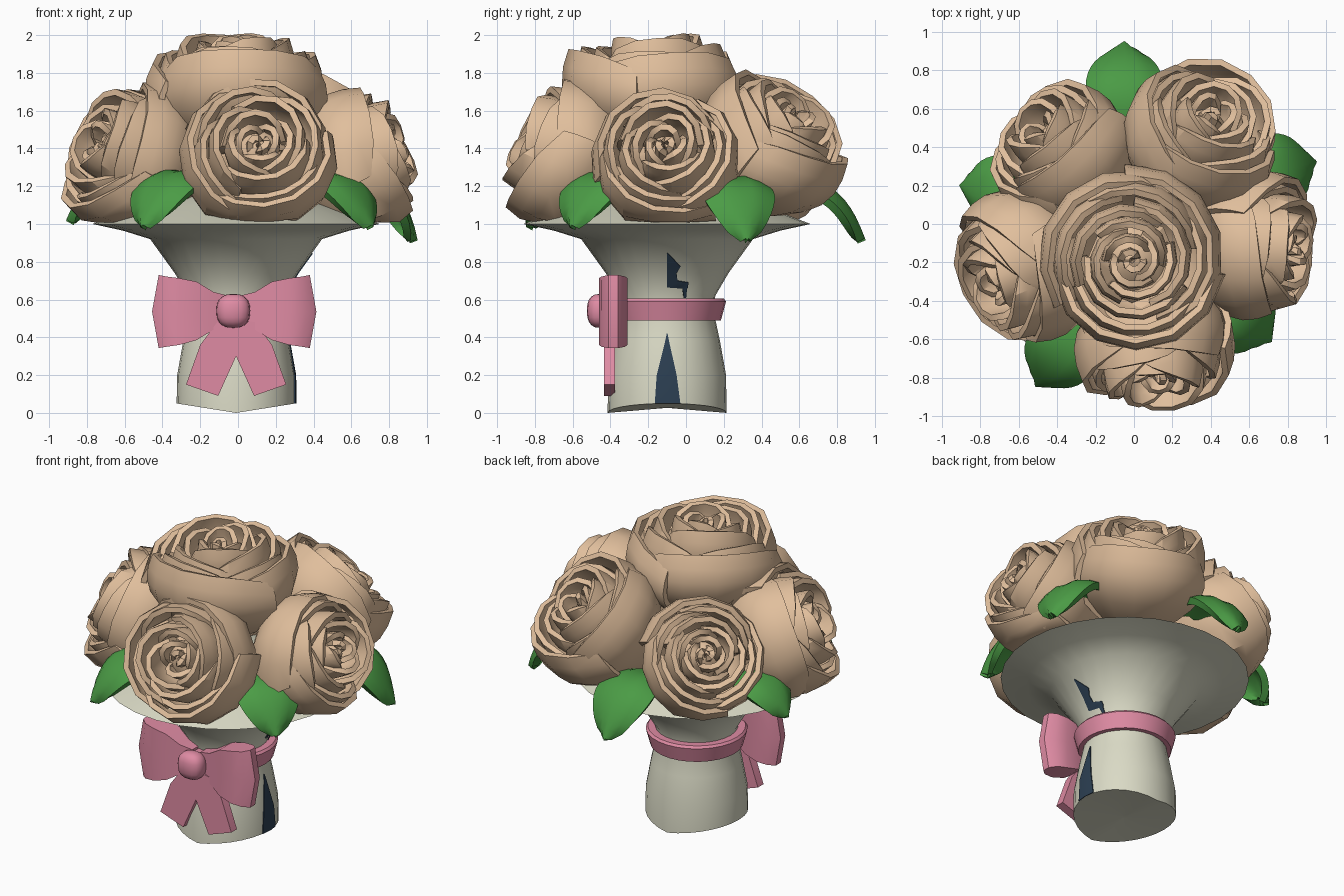
import bpy, bmesh, math, random
from mathutils import Vector

if "Cube" in bpy.data.objects:
    bpy.data.objects.remove(bpy.data.objects["Cube"])

random.seed(4)


def material(name, rgb):
    m = bpy.data.materials.new(name)
    m.diffuse_color = (*rgb, 1)
    m.use_nodes = True
    m.node_tree.nodes["Principled BSDF"].inputs["Base Color"].default_value = m.diffuse_color
    return m


TAN = material("tan petal", (0.75, 0.52, 0.335))
CREAM = material("cream paper", (0.70, 0.70, 0.56))
GREEN = material("leaf green", (0.07, 0.33, 0.06))
PINK = material("ribbon pink", (0.74, 0.26, 0.37))
NAVY = material("dark navy", (0.025, 0.05, 0.085))


def finish(name, bm, mat, thick=0.0, angle=35, recalc=True):
    """Turn a bmesh into an object, optionally thickened, shaded smooth by angle."""
    if recalc:
        bmesh.ops.recalc_face_normals(bm, faces=bm.faces)
    me = bpy.data.meshes.new(name)
    bm.to_mesh(me)
    bm.free()
    me.materials.append(mat)
    ob = bpy.data.objects.new(name, me)
    bpy.context.collection.objects.link(ob)
    bpy.ops.object.select_all(action='DESELECT')
    bpy.context.view_layer.objects.active = ob
    ob.select_set(True)
    if thick:
        mod = ob.modifiers.new("thickness", 'SOLIDIFY')
        mod.thickness = thick
        mod.offset = 0
        bpy.ops.object.modifier_apply(modifier=mod.name)
    bpy.ops.object.shade_smooth_by_angle(angle=math.radians(angle))
    return ob


def grid(bm, rows, closed=False):
    """Bridge rows of points with quads."""
    vs = [[bm.verts.new(p) for p in row] for row in rows]
    n = len(vs[0])
    for a, b in zip(vs, vs[1:]):
        for j in range(n if closed else n - 1):
            k = (j + 1) % n
            bm.faces.new((a[j], a[k], b[k], b[j]))
    return vs


CX, CY, SEG = -0.01, -0.1, 28


def circle(r, z, wave=0.0):
    out = []
    for i in range(SEG):
        a = 2 * math.pi * i / SEG
        out.append((CX + r * math.cos(a), CY + r * math.sin(a), z + wave * abs(math.cos(a))))
    return out


# Paper wrap: handle, waist, flare and domed top
WRAP = [(0.315, 0.0), (0.312, 0.2), (0.28, 0.38), (0.25, 0.52), (0.255, 0.62),
        (0.325, 0.74), (0.455, 0.92), (0.6, 0.965), (0.76, 1.0)]
DOME = [(0.5, 1.1), (0.22, 1.18), (0.02, 1.2)]
bm = bmesh.new()
rows = [circle(r, z, 0.05 if z == 0 else 0) for r, z in WRAP + DOME]
vs = grid(bm, [circle(0.02, 0.025)] + rows, True)
bm.faces.new(vs[0])
bm.faces.new(vs[-1])
finish("paper_wrap", bm, CREAM, angle=50)


def wrap_radius(z):
    for (r0, z0), (r1, z1) in zip(WRAP, WRAP[1:]):
        if z0 <= z <= z1:
            return r0 + (r1 - r0) * (z - z0) / (z1 - z0)
    return WRAP[-1][0]


# Dark slits on the right side, following the paper surface
def slit(name, spans):
    bm = bmesh.new()
    rows = []
    for z, a, b in spans:
        r = wrap_radius(z) + 0.003
        rows.append([(CX + math.sqrt(r * r - (y - CY) ** 2), y, z)
                     for y in (a, (a + b) / 2, b)])
    grid(bm, rows)
    finish(name, bm, NAVY, 0.006)


slit("lower_slit", [(0.05, -0.165, -0.03), (0.2, -0.155, -0.05),
                    (0.38, -0.11, -0.09), (0.42, -0.102, -0.098)])
slit("upper_slit", [(0.61, -0.012, 0.0), (0.66, -0.02, 0.005), (0.665, -0.1, 0.01),
                    (0.69, -0.1, 0.012), (0.7, -0.1, -0.045), (0.74, -0.1, -0.05),
                    (0.775, -0.1, -0.03), (0.845, -0.1, -0.095)])

# Ribbon band
bm = bmesh.new()
band = [(0.24, 0.49), (0.285, 0.49), (0.312, 0.59), (0.30, 0.605), (0.24, 0.605), (0.24, 0.49)]
grid(bm, [circle(r, z) for r, z in band], True)
bmesh.ops.remove_doubles(bm, verts=bm.verts, dist=0.0001)
finish("ribbon_band", bm, PINK)

# Bow loops: lofted stations (x, low z, high z, half depth, end bulge)
LOOP = [(0.03, 0.46, 0.62, 0.03, 0), (0.11, 0.44, 0.64, 0.05, 0),
        (0.2, 0.385, 0.695, 0.07, 0), (0.29, 0.36, 0.713, 0.076, 0.005),
        (0.36, 0.35, 0.722, 0.062, 0.02), (0.40, 0.343, 0.73, 0.025, 0.035)]
for side, label in ((-1, "left"), (1, "right")):
    bm = bmesh.new()
    rows = []
    for x, lo, hi, d, e in LOOP:
        mid = (lo + hi) / 2
        rows.append([(-0.02 + side * (x + (e if z == mid else 0)), -0.385 + y, z)
                     for z, y in ((lo, -d), (mid, -d), (hi, -d), (hi, d), (mid, d), (lo, d))])
    vs = grid(bm, rows, True)
    for row in (vs[0], vs[-1]):
        bm.faces.new((row[0], row[1], row[4], row[5]))
        bm.faces.new((row[1], row[2], row[3], row[4]))
    finish("bow_loop_" + label, bm, PINK, angle=50)

    # Bow tails
    bm = bmesh.new()
    pts = [(0, 0.5), (0.1, 0.48), (0.19, 0.36), (0.265, 0.15), (0.095, 0.09), (0, 0.30)]
    face = bm.faces.new([bm.verts.new((-0.01 + side * x, -0.435, z)) for x, z in pts])
    ext = bmesh.ops.extrude_face_region(bm, geom=[face])
    bmesh.ops.translate(bm, vec=(0, 0.06, 0),
                        verts=[v for v in ext["geom"] if isinstance(v, bmesh.types.BMVert)])
    finish("bow_tail_" + label, bm, PINK)

# Bow knot: rounded block
bm = bmesh.new()
bmesh.ops.create_uvsphere(bm, u_segments=16, v_segments=10, radius=1)
for v in bm.verts:
    p = [math.copysign(abs(c) ** 0.8, c) for c in v.co]
    v.co = (-0.025 + 0.09 * p[0], -0.455 + 0.07 * p[1], 0.54 + 0.09 * p[2])
finish("bow_knot", bm, PINK, angle=50)


# Roses: rings of overlapping spiral petals (radius, count, rim height, base depth)
RINGS = [(1.0, 3, 0.0, 0.62), (0.84, 4, 0.01, 0.55), (0.65, 3, 0.055, 0.45),
         (0.46, 3, 0.07, 0.36), (0.29, 3, 0.05, 0.3), (0.13, 2, 0.03, 0.28)]


def rose(name, mouth, axis, R, spin):
    rot = Vector(axis).normalized().to_track_quat('Z', 'Y')
    bm = bmesh.new()
    for i, (f, n, top, depth) in enumerate(RINGS):
        for k in range(n):
            mid = spin + i * 0.9 + 2 * math.pi * k / n + random.uniform(-0.2, 0.2)
            half = math.pi / n * 1.3
            h = top + random.uniform(-0.04, 0.025)
            skew = random.uniform(0.05, 0.09)
            rows = []
            for iv in range(8):
                v = iv / 7
                swell = math.sin(math.pi / 2 * min(v / 0.72, 1))
                swell -= 0.11 * max(0, (v - 0.72) / 0.28) ** 2
                row = []
                for iu in range(7):
                    u = iu / 3 - 1
                    a = mid + u * half
                    r = R * (f * (0.14 + 0.86 * swell) * (0.98 - 0.03 * u * u) + skew * (u - 0.5) * swell * 0.8)
                    z = -depth + (depth + h - 0.13 * abs(u) ** 2.5) * v
                    p = Vector(mouth) + rot @ Vector((r * math.cos(a), r * math.sin(a), z))
                    p.z = max(p.z, 1.025)    # keep petals above the paper
                    row.append(p)
                rows.append(row)
            grid(bm, rows)
    # closed bud filling the middle
    bud = [[Vector(mouth) + rot @ Vector((R * r * math.cos(a * math.pi / 4),
                                          R * r * math.sin(a * math.pi / 4), z))
            for a in range(8)] for r, z in ((0.45, -0.22), (0.2, -0.08), (0.02, -0.05))]
    grid(bm, bud, True)
    finish(name, bm, TAN, 0.034, 32, recalc=False)


rose("top_rose", (-0.01, -0.19, 1.93), (0.0, -0.05, 1), 0.485, 0.4)
rose("front_rose", (0.11, -0.81, 1.43), (0.03, -0.88, 0.36), 0.42, 1.1)
rose("right_rose", (0.815, -0.11, 1.41), (0.9, -0.02, 0.38), 0.395, 2.0)
rose("back_right_rose", (0.41, 0.56, 1.56), (0.36, 0.56, 0.75), 0.42, 0.2)
rose("back_left_rose", (-0.49, 0.48, 1.43), (-0.6, 0.6, 0.52), 0.39, 1.6)
rose("left_rose", (-0.73, -0.31, 1.43), (-0.78, -0.42, 0.42), 0.425, 2.6)


# Leaves arching out over the paper rim and down
def leaf(name, base, tip, width):
    base, tip = Vector(base), Vector(tip)
    ctrl = base.lerp(tip, 0.7)
    ctrl.z = base.z + 0.1
    flat = Vector((tip.x - base.x, tip.y - base.y, 0)).normalized()
    side = flat.cross(Vector((0, 0, 1)))
    bm = bmesh.new()
    rows = []
    for i in range(13):
        t = i / 12
        p = base * (1 - t) ** 2 + ctrl * 2 * t * (1 - t) + tip * t * t
        w = width * max(0.06, math.sin(math.pi * (0.12 + 0.88 * t)) ** 0.6 if t < 1 else 0)
        row = []
        for j in range(7):
            s = j / 3 - 1
            lift = -0.06 * s * s * w / width - (0.015 if s == 0 else 0)
            row.append(p + side * (w * s) + Vector((0, 0, lift)) - flat * (0.04 * s * s * t))
        rows.append(row)
    grid(bm, rows)
    finish(name, bm, GREEN, 0.045, 50)


leaf("back_leaf", (-0.05, 0.5, 1.2), (-0.05, 0.93, 0.92), 0.19)
leaf("right_leaf", (0.55, 0.22, 1.22), (0.93, 0.32, 0.92), 0.19)
leaf("front_right_leaf", (0.4, -0.36, 1.24), (0.7, -0.6, 0.99), 0.19)
leaf("front_left_leaf", (-0.24, -0.48, 1.25), (-0.5, -0.83, 0.99), 0.185)
leaf("left_leaf", (-0.5, 0.16, 1.2), (-0.89, 0.2, 1.02), 0.165)
